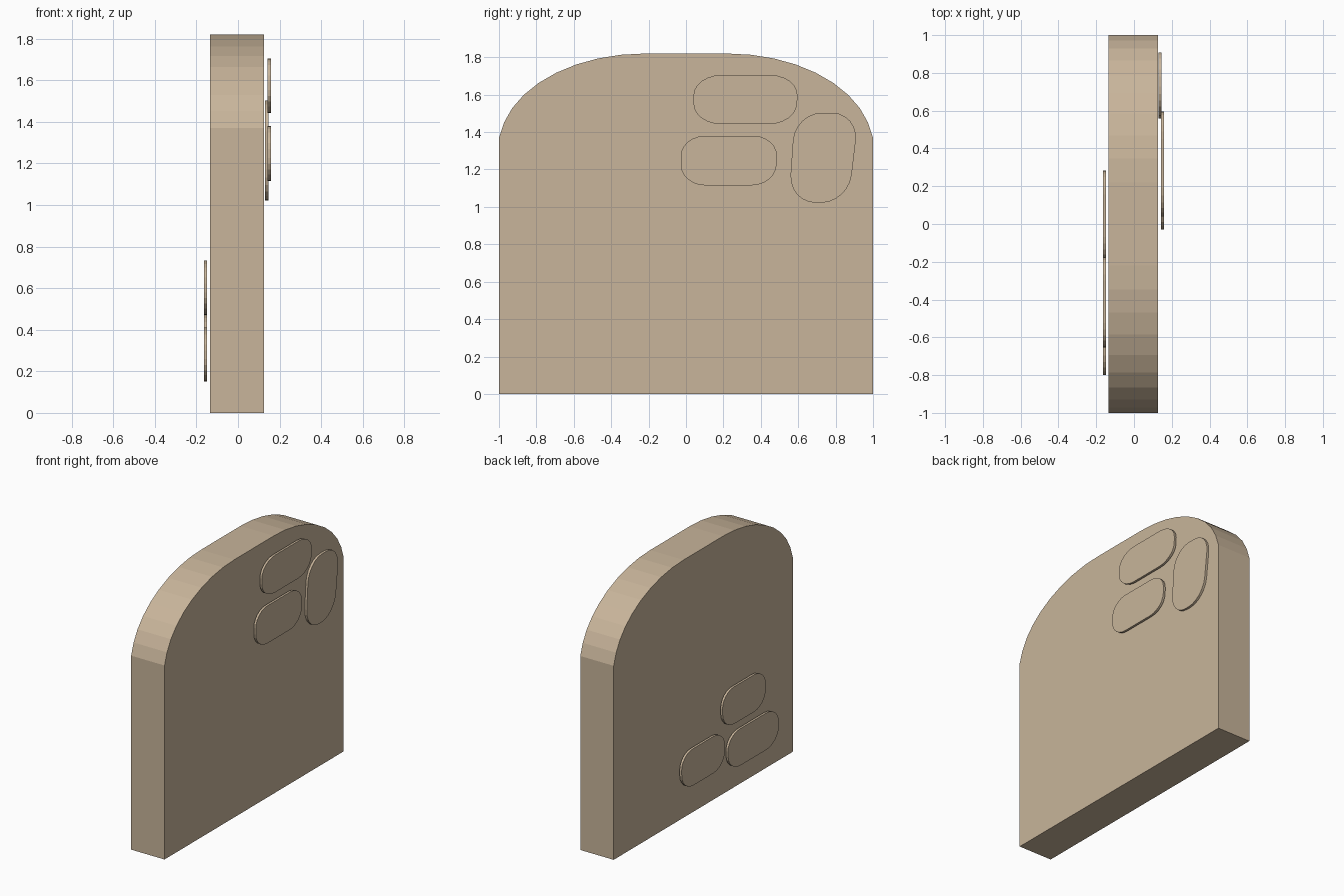
import bpy, bmesh, math
from mathutils import Vector

if "Cube" in bpy.data.objects:
    bpy.data.objects.remove(bpy.data.objects["Cube"])

stone = bpy.data.materials.new("warm_tan_stone")
stone.diffuse_color = (0.58, 0.46, 0.325, 1)
stone.use_nodes = True
stone.node_tree.nodes["Principled BSDF"].inputs["Base Color"].default_value = stone.diffuse_color


def extrude_profile(name, pts, x0, x1):
    """Solid made from a counter-clockwise (y, z) outline between x0 and x1."""
    bm = bmesh.new()
    back = [bm.verts.new((x0, y, z)) for y, z in pts]
    front = [bm.verts.new((x1, y, z)) for y, z in pts]
    bm.faces.new(front)
    bm.faces.new(back[::-1])
    n = len(pts)
    for i in range(n):
        j = (i + 1) % n
        bm.faces.new((back[i], back[j], front[j], front[i]))
    bmesh.ops.recalc_face_normals(bm, faces=bm.faces)
    me = bpy.data.meshes.new(name)
    bm.to_mesh(me)
    bm.free()
    me.materials.append(stone)
    ob = bpy.data.objects.new(name, me)
    bpy.context.collection.objects.link(ob)
    return ob


def rounded_quad(corners, ry, rz, segs=6):
    """Outline of a quad (BL, BR, TR, TL) with elliptical corners."""
    pts = []
    for i in range(4):
        c = Vector(corners[i])
        a = (Vector(corners[i - 1]) - c).normalized()
        b = (Vector(corners[(i + 1) % 4]) - c).normalized()
        ra, rb = (rz, ry) if i % 2 == 0 else (ry, rz)
        for k in range(segs + 1):
            t = k / segs * math.pi / 2
            p = c + a * ra * (1 - math.sin(t)) + b * rb * (1 - math.cos(t))
            pts.append((p.x, p.y))
    return pts


# Slab with elliptical shoulders
angles = [math.radians(6 + 84 * k / 9) for k in range(10)]
right = [(0.22 + 0.78 * math.cos(a), 1.32 + 0.50 * math.sin(a)) for a in angles]
right[0] = (1.0, 1.37)
left = [(-y, z) for y, z in reversed(right)]
extrude_profile("slab", [(-1, 0), (1, 0)] + right + left, -0.135, 0.126)

# Raised bricks: name, corners, corner radii, x range
def box(y0, y1, z0, z1, skew=0.01):
    return [(y0, z0), (y1 - skew, z0), (y1, z1), (y0, z1)]

bricks = [
    ("upper_brick_right", box(0.04, 0.60, 1.442, 1.705), 0.15, 0.11, 0.143, 0.159),
    ("lower_brick_right", box(-0.028, 0.49, 1.115, 1.38), 0.13, 0.11, 0.143, 0.159),
    ("edge_brick_right", [(0.549, 1.022), (0.868, 1.022), (0.925, 1.503), (0.582, 1.503)],
     0.145, 0.15, 0.13, 0.146),
    ("low_brick_left_a", box(-0.20, 0.287, 0.21, 0.47), 0.13, 0.11, -0.164, -0.148),
    ("low_brick_left_b", box(-0.80, -0.23, 0.15, 0.41), 0.14, 0.11, -0.164, -0.148),
    ("high_brick_left", box(-0.655, -0.17, 0.47, 0.732), 0.13, 0.11, -0.164, -0.148),
]
for name, corners, ry, rz, x0, x1 in bricks:
    extrude_profile(name, rounded_quad(corners, ry, rz), x0, x1)
